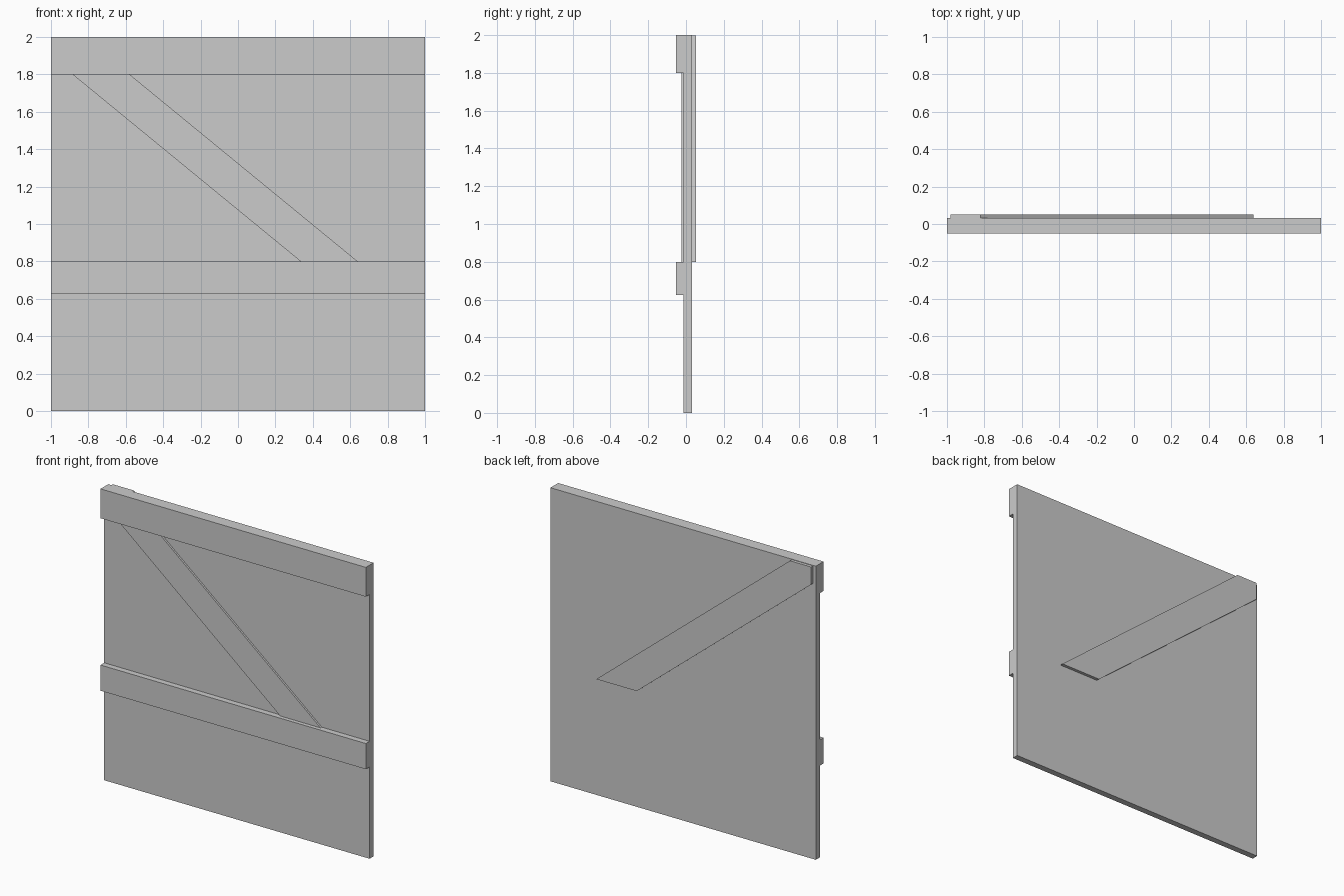
import bpy
import bmesh
from mathutils import Vector

cube = bpy.data.objects.get("Cube")
if cube:
    bpy.data.objects.remove(cube, do_unlink=True)

# Single plain grey
GREY = (0.6, 0.6, 0.6, 1)
grey = bpy.data.materials.new("plain_grey")
grey.use_nodes = True
grey.diffuse_color = GREY
grey.node_tree.nodes["Principled BSDF"].inputs["Base Color"].default_value = GREY


def prism(name, outline, sweep):
    """Extrude a flat outline along the sweep vector into a closed solid."""
    bm = bmesh.new()
    face = bm.faces.new([bm.verts.new(p) for p in outline])
    extruded = bmesh.ops.extrude_face_region(bm, geom=[face], use_keep_orig=True)
    moved = [g for g in extruded["geom"] if isinstance(g, bmesh.types.BMVert)]
    bmesh.ops.translate(bm, verts=moved, vec=Vector(sweep))
    bmesh.ops.recalc_face_normals(bm, faces=bm.faces)
    mesh = bpy.data.meshes.new(name)
    bm.to_mesh(mesh)
    bm.free()
    mesh.materials.append(grey)
    obj = bpy.data.objects.new(name, mesh)
    bpy.context.collection.objects.link(obj)
    return obj


# Depths, front to back, and the heights of the two rails
RAIL, BRACE_FRONT, PANEL, BACK, BRACE_BACK = -0.052, -0.025, -0.012, 0.031, 0.052
LOW, MID, HIGH, TOP = 0.625, 0.8, 1.8, 2.0

# Panel with its two front rails: one stepped side profile swept across the width
profile = [(BACK, 0), (PANEL, 0), (PANEL, LOW), (RAIL, LOW), (RAIL, MID),
           (PANEL, MID), (PANEL, HIGH), (RAIL, HIGH), (RAIL, TOP), (BACK, TOP)]
prism("panel_with_rails", [(-1, y, z) for y, z in profile], (2, 0, 0))

# Diagonal brace passing through the panel, clipped at its upper corner
brace = [(0.335, MID), (0.64, MID), (-0.82, 1.997), (-0.98, 1.997), (-0.98, 1.878)]
prism("diagonal_brace", [(x, BRACE_FRONT, z) for x, z in brace],
      (0, BRACE_BACK - BRACE_FRONT, 0))
